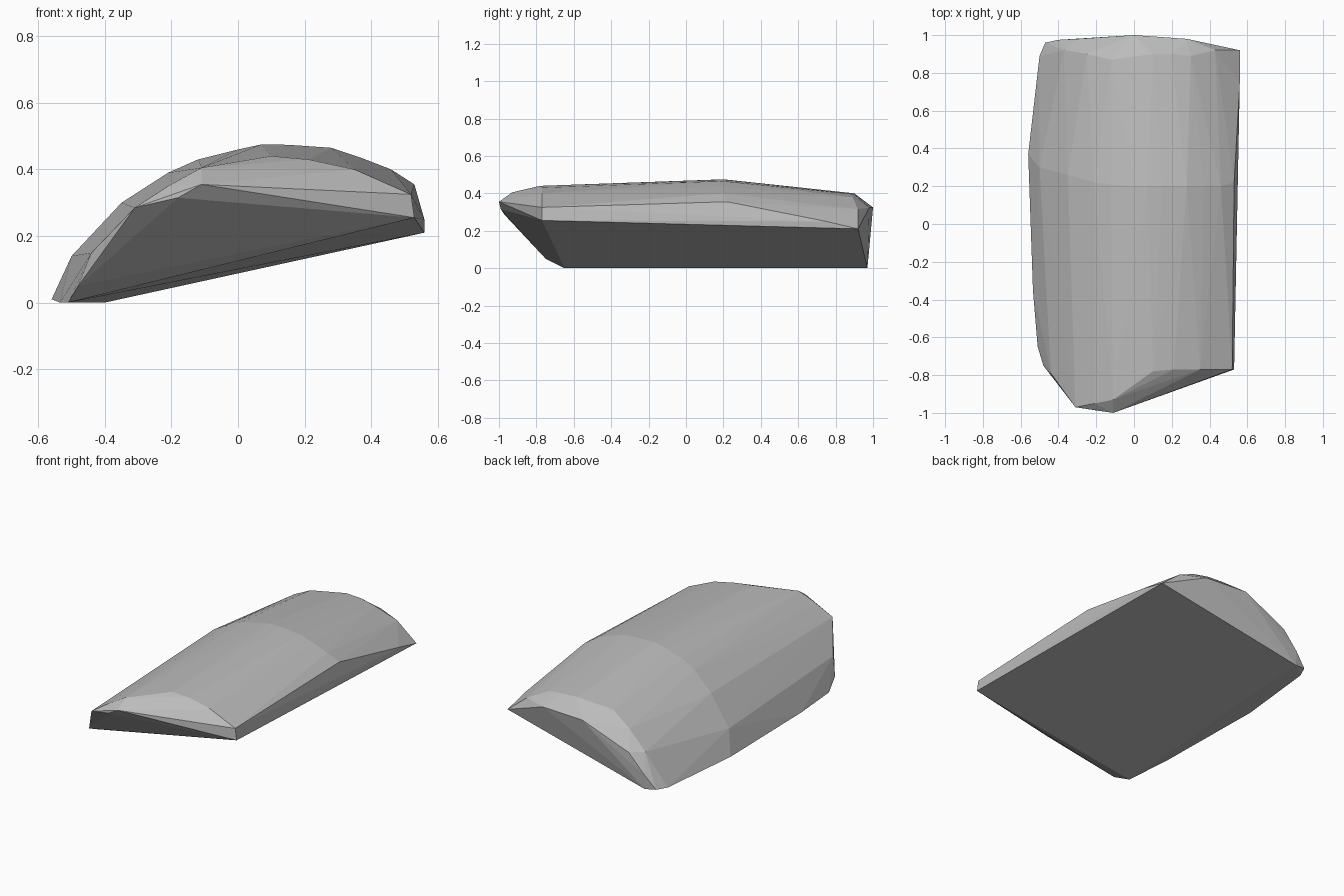
import bpy
import bmesh

# Remove the default object only
default_cube = bpy.data.objects.get("Cube")
if default_cube:
    bpy.data.objects.remove(default_cube, do_unlink=True)


def flat_material(name, colour):
    material = bpy.data.materials.new(name)
    material.use_nodes = True
    material.diffuse_color = colour
    shader = material.node_tree.nodes["Principled BSDF"]
    shader.inputs["Base Color"].default_value = colour
    return material


def convex_part(name, outlines, material):
    """Stretch a tight faceted skin over several outlines."""
    mesh = bpy.data.meshes.new(name)
    bm = bmesh.new()
    for outline in outlines:
        for point in outline:
            bm.verts.new(point)
    hull = bmesh.ops.convex_hull(bm, input=bm.verts[:])
    # Drop any points that ended up inside the skin
    inside = {item for item in hull["geom_interior"] + hull["geom_unused"]
              if isinstance(item, bmesh.types.BMVert)}
    bmesh.ops.delete(bm, geom=list(inside), context='VERTS')
    bmesh.ops.recalc_face_normals(bm, faces=bm.faces[:])
    for face in bm.faces:
        face.smooth = False
    bm.to_mesh(mesh)
    bm.free()
    mesh.materials.append(material)
    part = bpy.data.objects.new(name, mesh)
    bpy.context.scene.collection.objects.link(part)
    return part


# Slanted nose at the front
nose = [(-.31, -.97, .285), (-.18, -.99, .315), (-.11, -1, .355)]

# Arch behind the nose, from low side to high side
front_arch = [
    (-.51, -.65, 0), (-.48, -.75, .05), (-.44, -.79, .15),
    (-.21, -.95, .35), (-.11, -.93, .405), (.1, -.78, .44),
    (.21, -.77, .43), (.35, -.77, .4), (.52, -.77, .325), (.53, -.77, .255),
]

# Tallest arch across the middle
middle_arch = [
    (-.535, -.35, 0), (-.56, .37, .01), (-.5, .3, .14), (-.35, .26, .3),
    (-.21, .22, .39), (-.12, .21, .43), (0, .2, .46), (.07, .2, .475),
    (.15, .2, .474), (.28, .2, .465), (.37, .2, .435), (.46, .2, .4),
    (.53, .22, .355),
]

# Lower arch where the back begins to round off
back_arch = [
    (-.5, .89, .005), (-.37, .92, .2), (-.25, .9, .3), (-.12, .87, .37),
    (.1, .9, .4), (.2, .9, .395), (.3, .89, .38), (.43, .92, .315),
    (.56, .75, .25),
]

# Rim of the undercut back face
back_rim = [
    (-.4, .97, 0), (-.47, .96, .01), (-.4, .975, .09), (-.3, .98, .2),
    (0, 1, .325), (.28, .98, .323), (.56, .92, .21),
]

stone_grey = flat_material("stone grey", (.5, .5, .5, 1))
convex_part("stone_shard", [nose, front_arch, middle_arch, back_arch, back_rim],
            stone_grey)
